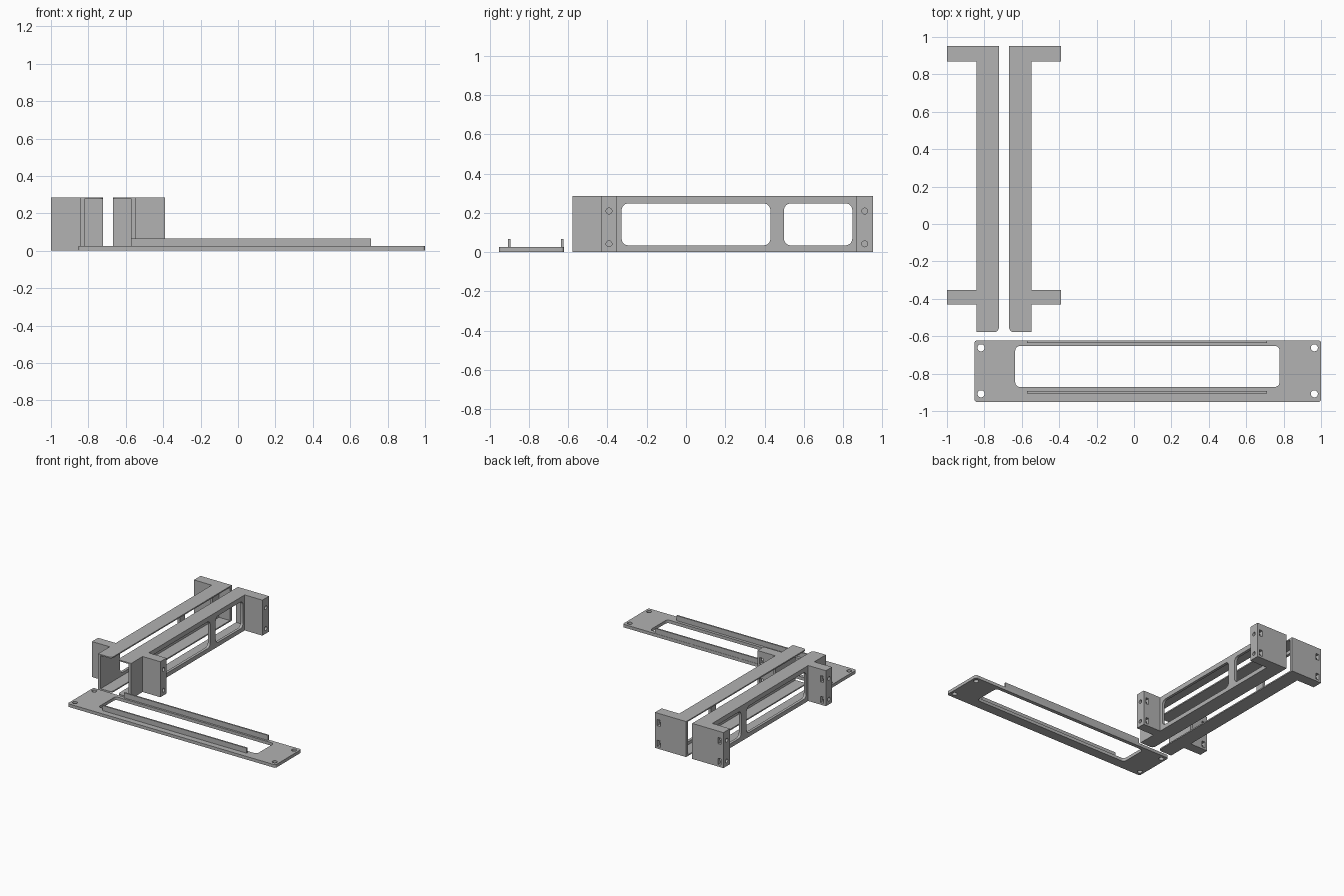
import bpy, bmesh
from math import cos, sin, pi, radians
from mathutils import Matrix, Vector

cube = bpy.data.objects.get("Cube")
if cube:
    bpy.data.objects.remove(cube, do_unlink=True)

GREY = (0.445, 0.445, 0.445, 1)
grey = bpy.data.materials.new("plain grey")
grey.use_nodes = True
grey.diffuse_color = GREY
grey.node_tree.nodes["Principled BSDF"].inputs["Base Color"].default_value = GREY


def prism(name, outline, low, high, axis="z"):
    """Extrude a 2D outline along z (outline in x, y) or along x (outline in y, z)."""
    place = (lambda p, h: (p[0], p[1], h)) if axis == "z" else (lambda p, h: (h, p[0], p[1]))
    bm = bmesh.new()
    face = bm.faces.new([bm.verts.new(place(p, low)) for p in outline])
    top = bmesh.ops.extrude_face_region(bm, geom=[face])["geom"]
    shift = Vector(place((0, 0), high - low))
    bmesh.ops.translate(bm, vec=shift, verts=[v for v in top if isinstance(v, bmesh.types.BMVert)])
    bmesh.ops.recalc_face_normals(bm, faces=bm.faces)
    mesh = bpy.data.meshes.new(name)
    bm.to_mesh(mesh)
    bm.free()
    mesh.materials.append(grey)
    obj = bpy.data.objects.new(name, mesh)
    bpy.context.collection.objects.link(obj)
    return obj


def arc(cx, cy, r, start, sweep, steps):
    angles = [start + sweep * i / steps for i in range(steps + 1)]
    return [(cx + r * cos(a), cy + r * sin(a)) for a in angles]


def rounded(x0, x1, y0, y1, r):
    points = []
    corners = [(x1 - r, y1 - r), (x0 + r, y1 - r), (x0 + r, y0 + r), (x1 - r, y0 + r)]
    for i, (cx, cy) in enumerate(corners):
        points += arc(cx, cy, r, i * pi / 2, pi / 2, 6)
    return points


def rect(x0, x1, y0, y1):
    return [(x0, y0), (x1, y0), (x1, y1), (x0, y1)]


def circle(x, y, r):
    return arc(x, y, r, 0, 2 * pi, 24)[:-1]


def combine(obj, tools, operation="DIFFERENCE"):
    for tool in tools:
        tool.hide_render = True
        mod = obj.modifiers.new("cut", "BOOLEAN")
        mod.operation = operation
        mod.solver = "EXACT"
        mod.object = tool
    bpy.context.view_layer.update()
    result = obj.evaluated_get(bpy.context.evaluated_depsgraph_get())
    mesh = bpy.data.meshes.new_from_object(result)
    obj.modifiers.clear()
    obj.data = mesh
    for tool in tools:
        bpy.data.objects.remove(tool, do_unlink=True)


def finish(obj):
    bpy.ops.object.select_all(action="DESELECT")
    obj.select_set(True)
    bpy.context.view_layer.objects.active = obj
    bpy.ops.object.shade_smooth_by_angle(angle=radians(30))


# Brackets: channel with two ears, shaped at x > 0 about their shared middle
MIDDLE, HEIGHT = -0.695, 0.286
INNER, WALL, OUTER, EAR = 0.027, 0.125, 0.147, 0.305
FRONT, BACK = -0.578, 0.952
EARS = [(-0.431, -0.353), (0.868, BACK)]


def bracket(name, side):
    r = 0.025
    outline = arc(INNER + r, FRONT + r, r, pi, pi / 2, 4) + [(OUTER, FRONT)]
    (a0, a1), (b0, b1) = EARS
    outline += [(OUTER, a0), (EAR, a0), (EAR, a1), (OUTER, a1)]
    outline += [(OUTER, b0), (EAR, b0), (EAR, b1), (INNER, b1)]
    obj = prism(name, outline, 0, HEIGHT)

    # Channel, open at the front and toward the middle
    tools = [prism("channel", rect(-0.1, WALL, -0.7, 0.928), 0.01, HEIGHT - 0.01)]
    # Side windows
    for y0, y1 in [(-0.328, 0.43), (0.499, 0.847)]:
        tools.append(prism("window", rounded(y0, y1, 0.034, 0.248, 0.035), 0.1, 0.2, "x"))
    # Screw holes in the ear ends, nut pockets from behind
    for y0, y1 in EARS:
        mid = (y0 + y1) / 2
        for z in (0.042, 0.209):
            tools.append(prism("hole", circle(mid, z, 0.015), 0.2, 0.4, "x"))
            pocket = rect(EAR - 0.048, EAR - 0.02, mid - 0.022, y1 + 0.02)
            tools.append(prism("pocket", pocket, z - 0.025, z + 0.025))
    combine(obj, tools)

    # Mirror for the other side and move into place
    if side < 0:
        obj.data.transform(Matrix.Scale(-1, 4, (1, 0, 0)))
        obj.data.flip_normals()
    obj.data.transform(Matrix.Translation((MIDDLE, 0, 0)))
    finish(obj)


bracket("left_bracket", 1)
bracket("right_bracket", -1)

# Face plate with its opening and corner holes
plate = prism("face_plate", rounded(-0.853, 1.0, -0.952, -0.622, 0.015), 0, 0.025)
cuts = [prism("opening", rounded(-0.635, 0.778, -0.871, -0.652, 0.025), -0.1, 0.1)]
for x in (-0.818, 0.964):
    for y in (-0.908, -0.662):
        cuts.append(prism("corner_hole", circle(x, y, 0.019), -0.1, 0.1))
combine(plate, cuts)
finish(plate)

# Upright ribs along the opening
for name, y in [("front_rib", -0.906), ("back_rib", -0.636)]:
    prism(name, rect(-0.572, 0.711, y, y + 0.012), 0.025, 0.066)
